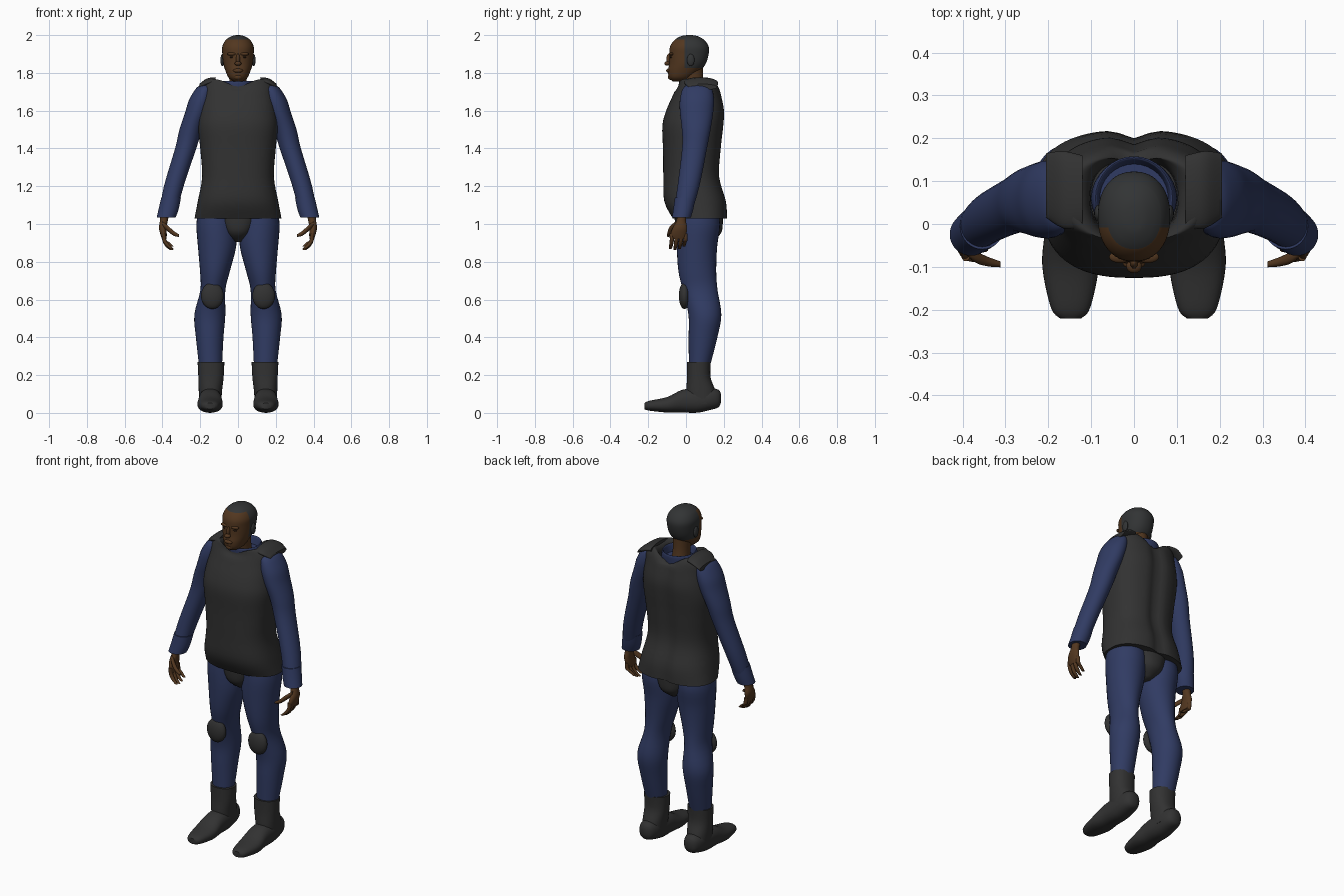
import bpy
import bmesh
import math
from mathutils import Vector

cube = bpy.data.objects.get("Cube")
if cube:
    bpy.data.objects.remove(cube, do_unlink=True)


def material(name, colour):
    mat = bpy.data.materials.new(name)
    mat.use_nodes = True
    mat.diffuse_color = (*colour, 1)
    shader = next(n for n in mat.node_tree.nodes if n.type == "BSDF_PRINCIPLED")
    shader.inputs["Base Color"].default_value = (*colour, 1)
    shader.inputs["Roughness"].default_value = 0.8
    return mat


charcoal = material("charcoal fabric", (0.032, 0.032, 0.032))
navy = material("navy cloth", (0.03, 0.044, 0.125))
skin = material("brown skin", (0.085, 0.038, 0.014))
hair = material("cropped hair", (0.032, 0.034, 0.035))
dark_eye = material("dark eye", (0.03, 0.015, 0.008))


def finish(bm, name, mats, mirror):
    """Turn a bmesh into a smooth object, mirrored across x if asked."""
    bmesh.ops.recalc_face_normals(bm, faces=bm.faces[:])
    mesh = bpy.data.meshes.new(name)
    bm.to_mesh(mesh)
    bm.free()
    for mat in mats:
        mesh.materials.append(mat)
    obj = bpy.data.objects.new(name, mesh)
    bpy.context.collection.objects.link(obj)
    bpy.ops.object.select_all(action="DESELECT")
    obj.select_set(True)
    bpy.context.view_layer.objects.active = obj
    bpy.ops.object.shade_smooth_by_angle(angle=math.radians(50))
    if mirror:
        obj.modifiers.new("mirror", "MIRROR").use_mirror_merge = False
    return obj


def smooth_rows(rows, steps):
    """Catmull-Rom interpolation of the section rows."""
    rows = [Vector(r) for r in rows]
    padded = [rows[0]] + rows + [rows[-1]]
    result = []
    for a, b, c, d in zip(padded, padded[1:], padded[2:], padded[3:]):
        for s in range(steps):
            t = s / steps
            result.append(0.5 * (2 * b + (c - a) * t + (2 * a - 5 * b + 4 * c - d) * t ** 2
                                 + (3 * b - a - 3 * c + d) * t ** 3))
    return result + [rows[-1]]


def loft(name, rows, mat, axis=2, sides=32, steps=4, power=2.0, mirror=False,
         deform=None, cuts=(), rule=None, extra=None):
    """Skin rows of (x, y, z, radius, radius) set square to one axis."""
    bm = bmesh.new()
    u, v = [k for k in range(3) if k != axis]
    rings = []
    for row in smooth_rows(rows, steps):
        ring = []
        for i in range(sides):
            angle = math.tau * i / sides
            c, s = math.cos(angle), math.sin(angle)
            co = Vector(row[:3])
            co[u] += row[3] * math.copysign(abs(c) ** (2 / power), c)
            co[v] += row[4] * math.copysign(abs(s) ** (2 / power), s)
            if deform:
                deform(co)
            ring.append(bm.verts.new(co))
        rings.append(ring)
    for lower, upper in zip(rings, rings[1:]):
        for i in range(sides):
            j = (i + 1) % sides
            bm.faces.new((lower[i], lower[j], upper[j], upper[i]))
    bm.faces.new(rings[0][::-1])
    bm.faces.new(rings[-1])
    for point, normal in cuts:
        bmesh.ops.bisect_plane(bm, geom=bm.verts[:] + bm.edges[:] + bm.faces[:],
                               plane_co=point, plane_no=normal)
    if rule:
        for face in bm.faces:
            face.material_index = int(rule(face.calc_center_median()))
    return finish(bm, name, [mat] + ([extra] if extra else []), mirror)


def ball(name, centre, radii, mat, mirror=False):
    bm = bmesh.new()
    bmesh.ops.create_uvsphere(bm, u_segments=24, v_segments=14, radius=1)
    bmesh.ops.scale(bm, vec=radii, verts=bm.verts)
    bmesh.ops.translate(bm, vec=centre, verts=bm.verts)
    return finish(bm, name, [mat], mirror)


# Head, with hair chosen by position behind the hairline
loft("head", [
    (0, -.035, 1.755, .025, .035), (0, -.03, 1.775, .05, .06),
    (0, -.01, 1.81, .066, .085), (0, .008, 1.85, .078, .097),
    (0, .016, 1.9, .083, .104), (0, .018, 1.94, .083, .102),
    (0, .018, 1.975, .064, .078), (0, .018, 1.995, .032, .042),
    (0, .018, 2, .008, .01)], skin, sides=48, power=2.2,
    cuts=[((0, -.008, 0), (0, 1, 0)), ((0, 0, 1.825), (0, 0, 1)), ((0, 0, 1.976), (0, 0, 1))],
    rule=lambda p: (p.y > -.008 and p.z > 1.825) or p.z > 1.976, extra=hair)
loft("neck", [(0, .05, 1.68, .05, .055), (0, .04, 1.76, .046, .052),
              (0, .03, 1.83, .052, .06)], skin)
ball("nose_bridge", (0, -.09, 1.872), (.01, .014, .03), skin)
ball("nose_tip", (0, -.099, 1.85), (.018, .016, .012), skin)
ball("lips", (0, -.092, 1.812), (.026, .013, .011), skin)
ball("chin", (0, -.078, 1.778), (.024, .018, .016), skin)
ball("brow", (.032, -.077, 1.9), (.026, .014, .009), skin, True)
ball("eye", (.032, -.077, 1.883), (.013, .009, .005), dark_eye, True)
ball("ear", (.083, .025, 1.868), (.01, .02, .032), hair, True)

# Collar, hollow at the top
loft("collar", [(0, .06, 1.66, .1, .09), (0, .06, 1.71, .1, .095),
                (0, .06, 1.75, .094, .098), (0, .06, 1.752, .086, .09),
                (0, .06, 1.71, .08, .08)], navy)


# Vest, with a spine groove and a dipped neckline
def shape_vest(p):
    middle = math.exp(-(p.x / .035) ** 2)
    if p.y > .1:
        p.y -= .02 * middle
    if p.z > 1.7:
        dip = .6 if p.y < .06 else .9
        p.z -= dip * (p.z - 1.7) * math.exp(-(p.x / .075) ** 2)


loft("vest", [
    (0, .075, 1.03, .23, .145), (0, .05, 1.12, .213, .165),
    (0, .03, 1.25, .19, .15), (0, .033, 1.4, .2, .155),
    (0, .038, 1.52, .212, .163), (0, .05, 1.6, .205, .155),
    (0, .06, 1.68, .194, .13), (0, .065, 1.74, .188, .11),
    (0, .06, 1.77, .15, .1), (0, .06, 1.75, .108, .1),
    (0, .06, 1.68, .1, .09)], charcoal, sides=64, power=2.5, deform=shape_vest)
loft("shoulder_flap", [(.12, .075, 1.755, .085, .022), (.165, .08, 1.748, .09, .022),
                       (.205, .09, 1.725, .075, .016)], charcoal, axis=0, mirror=True)

# Sleeves and cuffs
loft("sleeve", [
    (.17, .06, 1.74, .02, .04), (.175, .06, 1.72, .045, .075),
    (.195, .058, 1.66, .063, .09), (.217, .056, 1.59, .063, .088),
    (.25, .054, 1.5, .06, .076), (.277, .045, 1.4, .056, .066),
    (.34, .013, 1.2, .052, .058), (.375, -.022, 1.04, .046, .046)],
    navy, mirror=True)
loft("cuff", [(.354, -.004, 1.14, .052, .055), (.367, -.014, 1.08, .053, .053),
              (.38, -.024, 1.035, .05, .05)], navy, mirror=True)

# Hands: palm, four curled fingers and a thumb
loft("palm", [(.385, -.02, 1.07, .024, .028), (.392, -.025, 1.02, .021, .025),
              (.398, -.032, .98, .02, .038), (.394, -.04, .945, .017, .042),
              (.39, -.04, .92, .012, .036)], skin, mirror=True)
for i, finger in enumerate(("index", "middle", "ring", "little")):
    y = -.075 + .024 * i
    drop = (.0, -.006, 0, .014)[i]
    loft(finger + "_finger", [(.393, y, .95, .01, .012), (.39, y, .915, .011, .011),
                              (.373, y - .004, .888 + drop, .012, .01),
                              (.35, y - .008, .868 + drop, .01, .007)],
         skin, sides=12, mirror=True)
loft("thumb", [(.4, -.05, 1, .014, .014), (.37, -.076, .975, .014, .016),
               (.34, -.088, .95, .011, .013), (.312, -.094, .938, .007, .007)],
     skin, axis=0, sides=14, mirror=True)

# Trousers and the guard between the legs
loft("trouser_leg", [
    (.105, .06, 1.1, .1, .1), (.113, .065, 1, .107, .115),
    (.111, .058, .88, .101, .107), (.122, .06, .75, .079, .1),
    (.133, .075, .65, .066, .092), (.149, .1, .52, .082, .087),
    (.15, .09, .4, .073, .076), (.145, .07, .24, .06, .055)], navy, mirror=True)
loft("groin_guard", [(0, .07, .905, .025, .06), (0, .07, .95, .075, .115),
                     (0, .068, 1.01, .105, .127), (0, .068, 1.08, .12, .127)],
     charcoal, power=2.4)

# Knee pads
ball("knee_pad", (.136, -.008, .62), (.06, .03, .07), charcoal, True)

# Boots
loft("boot_shaft", [(.147, .085, .05, .058, .078), (.146, .078, .12, .062, .076),
                    (.143, .068, .19, .067, .062), (.143, .068, .27, .071, .063)],
     charcoal, power=2.3, mirror=True)
loft("boot_foot", [
    (.148, -.22, .036, .025, .016), (.148, -.195, .038, .046, .026),
    (.148, -.1, .043, .066, .041), (.147, -.02, .062, .062, .06),
    (.147, .06, .066, .06, .065), (.147, .13, .074, .056, .058),
    (.147, .172, .076, .04, .046), (.147, .186, .078, .016, .02)],
    charcoal, axis=1, power=2.3, mirror=True)
